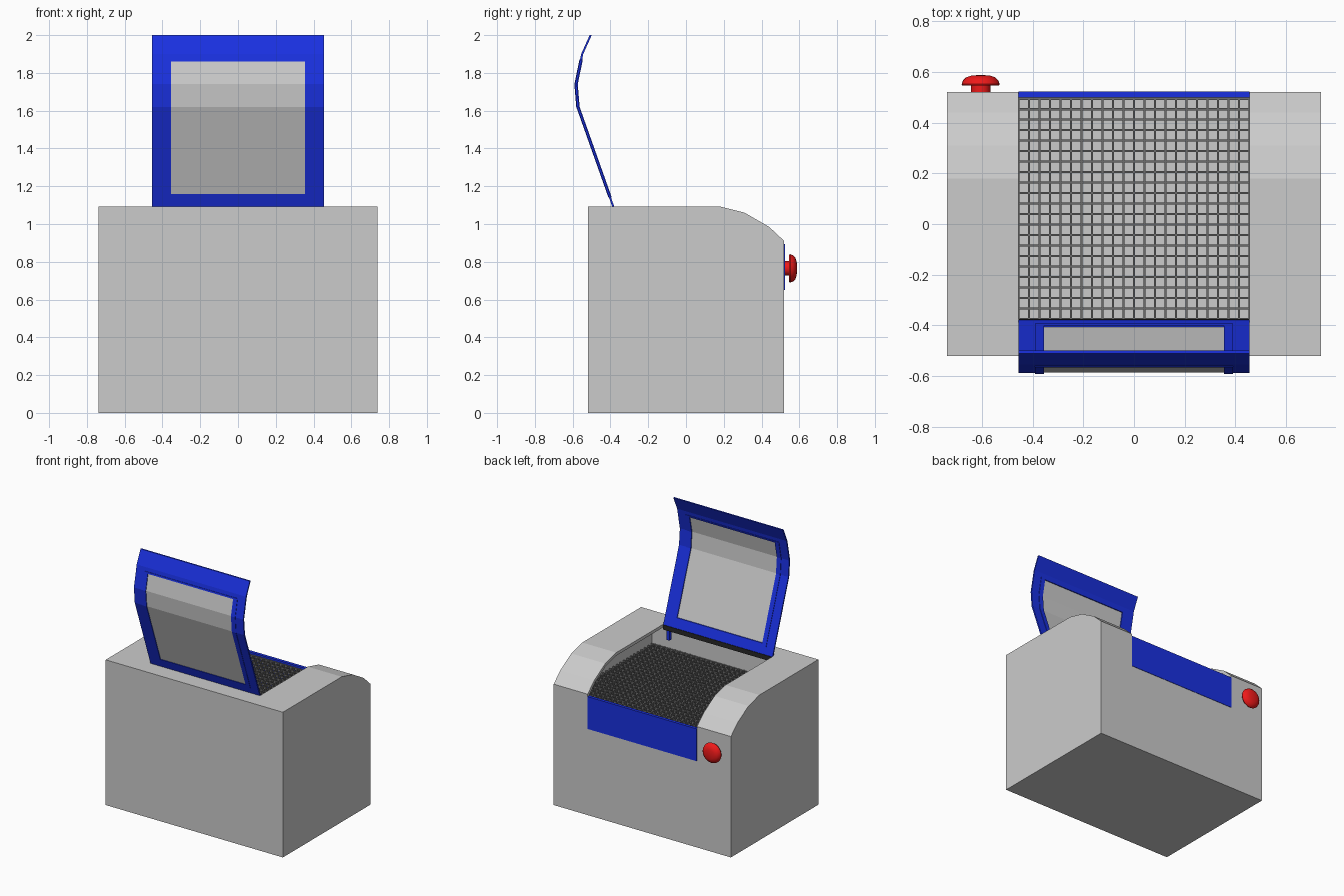
import bpy, bmesh, math

if "Cube" in bpy.data.objects:
    bpy.data.objects.remove(bpy.data.objects["Cube"])

def material(name, rgb):
    m = bpy.data.materials.new(name)
    m.diffuse_color = (*rgb, 1)
    m.use_nodes = True
    m.node_tree.nodes["Principled BSDF"].inputs["Base Color"].default_value = m.diffuse_color
    return m

BLUE = material("blue", (0.01, 0.03, 0.75))
RED = material("red", (0.85, 0.01, 0.01))
BLACK = material("black", (0.02, 0.02, 0.02))
DARK = material("dark_grey", (0.15, 0.15, 0.15))

def finish(name, bm, mat=None):
    bmesh.ops.recalc_face_normals(bm, faces=bm.faces)
    me = bpy.data.meshes.new(name)
    bm.to_mesh(me)
    bm.free()
    ob = bpy.data.objects.new(name, me)
    bpy.context.collection.objects.link(ob)
    if mat:
        me.materials.append(mat)
    return ob

def add_prism(bm, profile, x0, x1):
    """Extrude a (y, z) outline along x."""
    a = [bm.verts.new((x0, y, z)) for y, z in profile]
    b = [bm.verts.new((x1, y, z)) for y, z in profile]
    n = len(profile)
    bm.faces.new(a)
    bm.faces.new(b[::-1])
    for i in range(n):
        bm.faces.new((a[i], b[i], b[(i + 1) % n], a[(i + 1) % n]))

def add_box(bm, x0, x1, y0, y1, z0, z1):
    add_prism(bm, [(y0, z0), (y1, z0), (y1, z1), (y0, z1)], x0, x1)

def prism(name, profile, x0, x1, mat=None):
    bm = bmesh.new()
    add_prism(bm, profile, x0, x1)
    return finish(name, bm, mat)

def box(name, x0, x1, y0, y1, z0, z1, mat=None):
    return prism(name, [(y0, z0), (y1, z0), (y1, z1), (y0, z1)], x0, x1, mat)

def cut(ob, cutter):
    mod = ob.modifiers.new("cut", 'BOOLEAN')
    mod.operation = 'DIFFERENCE'
    mod.solver = 'EXACT'
    mod.object = cutter
    bpy.context.view_layer.objects.active = ob
    bpy.ops.object.modifier_apply(modifier=mod.name)
    bpy.data.objects.remove(cutter)

# Cabinet: hollow upper chamber with a narrower opening in the curved roof
body = prism("cabinet", [(-.52, 0), (.52, 0), (.52, .91), (.44, .985), (.31, 1.06),
                         (.18, 1.093), (-.52, 1.093)], -.738, .738)
cut(body, prism("chamber_cutter", [(-.465, .62), (.5, .62), (.5, .895), (.43, .965), (.305, 1.04),
                                   (.18, 1.07), (-.465, 1.07)], -.61, .61))
cut(body, box("opening_cutter", -.455, .455, -.385, .7, .65, 1.3))

# Drop-down panel below the opening, and the dark hinge bar behind it
box("front_panel", -.455, .455, .5, .523, .65, .893, BLUE)
box("hinge_bar", -.455, .455, -.395, -.375, 1.055, 1.09, BLACK)
for s in (-1, 1):
    box("hinge_arm", s * .42 - .012, s * .42 + .012, -.41, -.385, .98, 1.06, BLUE)

# Work bed grid
bm = bmesh.new()
PITCH, HALF = .0414, .004
for i in range(-14, 15):
    add_box(bm, i * PITCH - HALF, i * PITCH + HALF, -.465, .5, .86, .88)
for j in range(24):
    y = -.458 + j * PITCH
    add_box(bm, -.61, .61, y - HALF, y + HALF, .861, .879)
finish("bed_grid", bm, DARK)

# Lid, bent along this side profile
LID = [(-.385, 1.09), (-.573, 1.62), (-.583, 1.74), (-.55, 1.90), (-.505, 2.0)]

def lid_y(z):
    for (ya, za), (yb, zb) in zip(LID, LID[1:]):
        if z <= zb + 1e-6:
            return ya + (yb - ya) * (z - za) / (zb - za)

def add_strip(bm, x0, x1, z0, z1, t0, t1):
    zs = [z0] + [z for _, z in LID if z0 < z < z1] + [z1]
    outline = [(lid_y(z) + t0, z) for z in zs] + [(lid_y(z) + t1, z) for z in zs[::-1]]
    add_prism(bm, outline, x0, x1)

def lid_frame(name, xo, xi, zo0, zi0, zi1, zo1, t0, t1):
    bm = bmesh.new()
    add_strip(bm, -xo, -xi, zo0, zo1, t0, t1)
    add_strip(bm, xi, xo, zo0, zo1, t0, t1)
    add_strip(bm, -xi, xi, zo0, zi0, t0, t1)
    add_strip(bm, -xi, xi, zi1, zo1, t0, t1)
    finish(name, bm, BLUE)

lid_frame("lid_frame", .455, .355, 1.09, 1.16, 1.86, 2.0, -.005, .006)
lid_frame("window_rim", .39, .355, 1.14, 1.16, 1.86, 1.872, -.008, .01)
bm = bmesh.new()
add_strip(bm, -.358, .358, 1.157, 1.863, -.003, .003)
finish("lid_window", bm)

# Emergency stop button, lathed around the y axis
bm = bmesh.new()
pts = [(0, .515), (.038, .515), (.038, .546), (.072, .546), (.075, .552), (.07, .566),
       (.057, .579), (.036, .586), (0, .588)]
vs = [bm.verts.new((-.605 + r, y, .765)) for r, y in pts]
edges = [bm.edges.new(p) for p in zip(vs, vs[1:])]
bmesh.ops.spin(bm, geom=vs + edges, cent=(-.605, 0, .765), axis=(0, 1, 0),
               angle=math.tau, steps=32)
bmesh.ops.remove_doubles(bm, verts=bm.verts, dist=1e-4)
button = finish("stop_button", bm, RED)
bpy.ops.object.select_all(action='DESELECT')
button.select_set(True)
bpy.context.view_layer.objects.active = button
bpy.ops.object.shade_smooth_by_angle(angle=math.radians(40))
